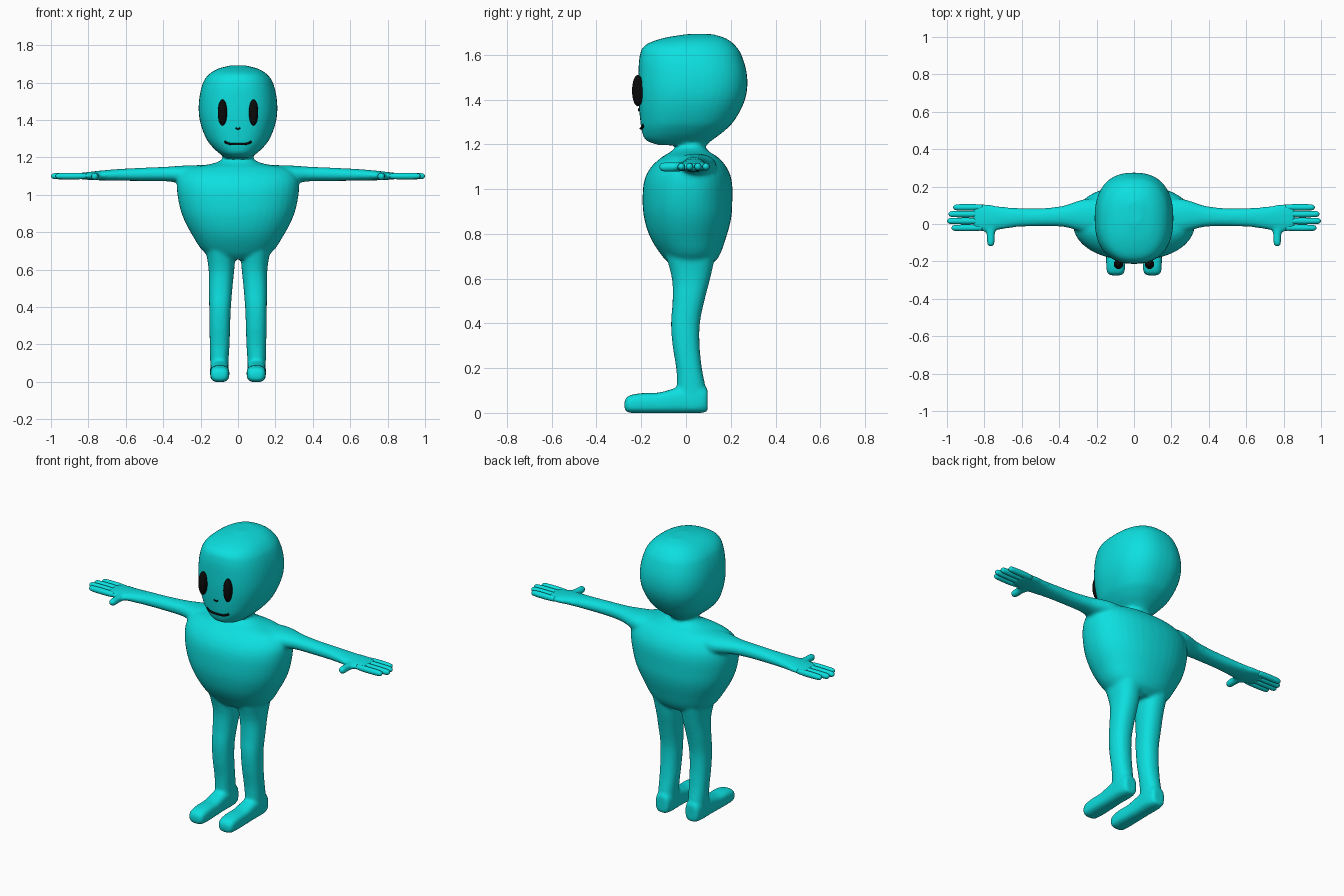
import bpy, bmesh, math
from mathutils import Vector, Matrix
from mathutils.bvhtree import BVHTree


def material(name, rgb):
    m = bpy.data.materials.new(name)
    m.diffuse_color = (*rgb, 1)
    return m


TEAL = material("turquoise skin", (0.004, 0.74, 0.74))
BLACK = material("black features", (0.003, 0.003, 0.003))


def finish(bm, name, mat):
    bmesh.ops.recalc_face_normals(bm, faces=bm.faces)
    for f in bm.faces:
        f.smooth = True
    me = bpy.data.meshes.new(name)
    bm.to_mesh(me)
    bm.free()
    me.materials.append(mat)
    ob = bpy.data.objects.new(name, me)
    bpy.context.collection.objects.link(ob)
    return ob


def smooth_rows(rows, steps=4):
    """Catmull-Rom interpolation between cross-sections."""
    out = []
    for i in range(len(rows) - 1):
        p = [Vector(rows[max(0, min(len(rows) - 1, i + k))]) for k in (-1, 0, 1, 2)]
        h = p[2][0] - p[1][0]
        m1 = (p[2] - p[0]) * (h / (p[2][0] - p[0][0]))
        m2 = (p[3] - p[1]) * (h / (p[3][0] - p[1][0]))
        for s in range(steps):
            t = s / steps
            out.append(p[1] * (2*t**3 - 3*t*t + 1) + m1 * (t**3 - 2*t*t + t)
                       + p[2] * (3*t*t - 2*t**3) + m2 * (t**3 - t*t))
    return out + [Vector(rows[-1])]


def loft(bm, axis, rows, n=2.0, side=1, count=40):
    """rows: (position on axis, u0, u1, v0, v1); u, v are the other axes in order."""
    rings = []
    for r in smooth_rows(rows):
        ring = []
        for i in range(count):
            a = 2 * math.pi * i / count
            c, s = math.cos(a), math.sin(a)
            u = (r[1] + r[2]) / 2 + (r[2] - r[1]) / 2 * math.copysign(abs(c) ** (2 / n), c)
            v = (r[3] + r[4]) / 2 + (r[4] - r[3]) / 2 * math.copysign(abs(s) ** (2 / n), s)
            co = {"x": (r[0], u, v), "y": (u, r[0], v), "z": (u, v, r[0])}[axis]
            ring.append(bm.verts.new((co[0] * side, co[1], co[2])))
        rings.append(ring)
    for a, b in zip(rings, rings[1:]):
        for i in range(count):
            j = (i + 1) % count
            bm.faces.new((a[i], a[j], b[j], b[i]))
    bm.faces.new(rings[0])
    bm.faces.new(rings[-1])


def centred(rows):
    return [(z, -w, w, y0, y1) for z, w, y0, y1 in rows]


# Body: torso, head, legs, feet and arms blended into one skin
bm = bmesh.new()
loft(bm, "z", centred([
    (0.655, 0.10, -0.06, 0.10), (0.69, 0.178, -0.098, 0.142), (0.78, 0.242, -0.158, 0.178),
    (0.87, 0.29, -0.187, 0.202), (0.95, 0.315, -0.194, 0.207), (1.04, 0.327, -0.186, 0.204),
    (1.10, 0.315, -0.155, 0.18), (1.145, 0.26, -0.105, 0.14), (1.166, 0.14, -0.07, 0.105),
    (1.19, 0.085, -0.045, 0.085), (1.25, 0.08, -0.04, 0.08)]), 2.2)
loft(bm, "z", centred([
    (1.196, 0.065, -0.12, 0.09), (1.215, 0.092, -0.175, 0.112), (1.25, 0.132, -0.195, 0.16),
    (1.30, 0.17, -0.204, 0.212), (1.40, 0.205, -0.212, 0.264), (1.50, 0.209, -0.213, 0.274),
    (1.60, 0.187, -0.206, 0.248), (1.645, 0.155, -0.18, 0.217), (1.675, 0.105, -0.10, 0.175),
    (1.692, 0.04, 0.0, 0.12)]), 2.4)
for s in (1, -1):
    loft(bm, "z", [
        (0.02, 0.05, 0.147, -0.04, 0.096), (0.12, 0.05, 0.149, -0.04, 0.086),
        (0.20, 0.045, 0.151, -0.044, 0.071), (0.30, 0.042, 0.153, -0.06, 0.061),
        (0.40, 0.038, 0.154, -0.067, 0.062), (0.50, 0.03, 0.156, -0.06, 0.082),
        (0.60, 0.02, 0.157, -0.063, 0.108), (0.72, 0.01, 0.175, -0.095, 0.135)], 2.3, s)
    loft(bm, "y", [
        (-0.275, 0.068, 0.128, 0.015, 0.055), (-0.26, 0.052, 0.144, 0.002, 0.075),
        (-0.20, 0.046, 0.149, -0.001, 0.088), (-0.12, 0.048, 0.148, -0.001, 0.091),
        (-0.04, 0.05, 0.148, -0.001, 0.112), (0.06, 0.05, 0.148, -0.001, 0.12),
        (0.097, 0.06, 0.138, 0.004, 0.11)], 3.0, s)
    loft(bm, "x", [
        (0.12, -0.05, 0.13, 1.03, 1.16), (0.25, -0.05, 0.135, 1.05, 1.158),
        (0.31, -0.032, 0.12, 1.063, 1.155), (0.38, -0.015, 0.097, 1.072, 1.15),
        (0.50, -0.012, 0.084, 1.074, 1.145), (0.62, -0.016, 0.086, 1.075, 1.139),
        (0.72, -0.03, 0.094, 1.077, 1.131), (0.80, -0.04, 0.108, 1.08, 1.122),
        (0.86, -0.035, 0.104, 1.086, 1.115)], 2.2, s)
    # Thumb
    loft(bm, "y", [(-0.122, 0.758, 0.776, 1.09, 1.108), (-0.108, 0.746, 0.786, 1.078, 1.119),
                   (-0.05, 0.743, 0.789, 1.078, 1.12), (0.0, 0.73, 0.81, 1.08, 1.12)], 2, s, 20)
body = finish(bm, "body", TEAL)
rm = body.modifiers.new("blend", "REMESH")
rm.mode, rm.voxel_size, rm.use_smooth_shade = "VOXEL", 0.009, True
sm = body.modifiers.new("soften", "SMOOTH")
sm.factor, sm.iterations = 0.5, 8

# Fingers: four rounded rods per hand
bm = bmesh.new()
for s in (1, -1):
    for y, tip in ((0.089, 0.967), (0.053, 0.992), (0.016, 1.0), (-0.021, 0.976)):
        loft(bm, "x", [(x, y - r, y + r, 1.1 - r, 1.1 + r) for x, r in (
            (0.81, 0.014), (0.86, 0.0172), (tip - 0.03, 0.0165), (tip - 0.01, 0.0135),
            (tip - 0.003, 0.008), (tip, 0.002))], 2, s, 16)
finish(bm, "fingers", TEAL)

# Eyes: tall black ovals
bm = bmesh.new()
for s in (1, -1):
    bmesh.ops.create_uvsphere(bm, u_segments=32, v_segments=20, radius=1,
                              matrix=Matrix.Translation((0.083 * s, -0.215, 1.44))
                              @ Matrix.Diagonal((0.025, 0.026, 0.07, 1)))
finish(bm, "eyes", BLACK)

# Mouth and nose: thin lines laid on the face
deps = bpy.context.evaluated_depsgraph_get()
face = BVHTree.FromObject(body, deps)


def face_line(name, points, radius):
    cu = bpy.data.curves.new(name, "CURVE")
    cu.dimensions, cu.bevel_depth, cu.bevel_resolution, cu.use_fill_caps = "3D", radius, 3, True
    sp = cu.splines.new("POLY")
    sp.points.add(len(points) - 1)
    for p, (x, z) in zip(sp.points, points):
        hit = face.ray_cast(Vector((x, -1, z)), Vector((0, 1, 0)))[0]
        p.co = (x, (hit.y if hit else -0.2) - 0.002, z, 1)
    cu.materials.append(BLACK)
    bpy.context.collection.objects.link(bpy.data.objects.new(name, cu))


face_line("mouth", [(0.072 * t, 1.271 + 0.014 * t ** 4) for t in [i / 10 - 1 for i in range(21)]], 0.006)
face_line("nose", [(-0.013, 1.358), (-0.006, 1.354), (0, 1.351), (0.006, 1.354), (0.013, 1.358)], 0.004)
